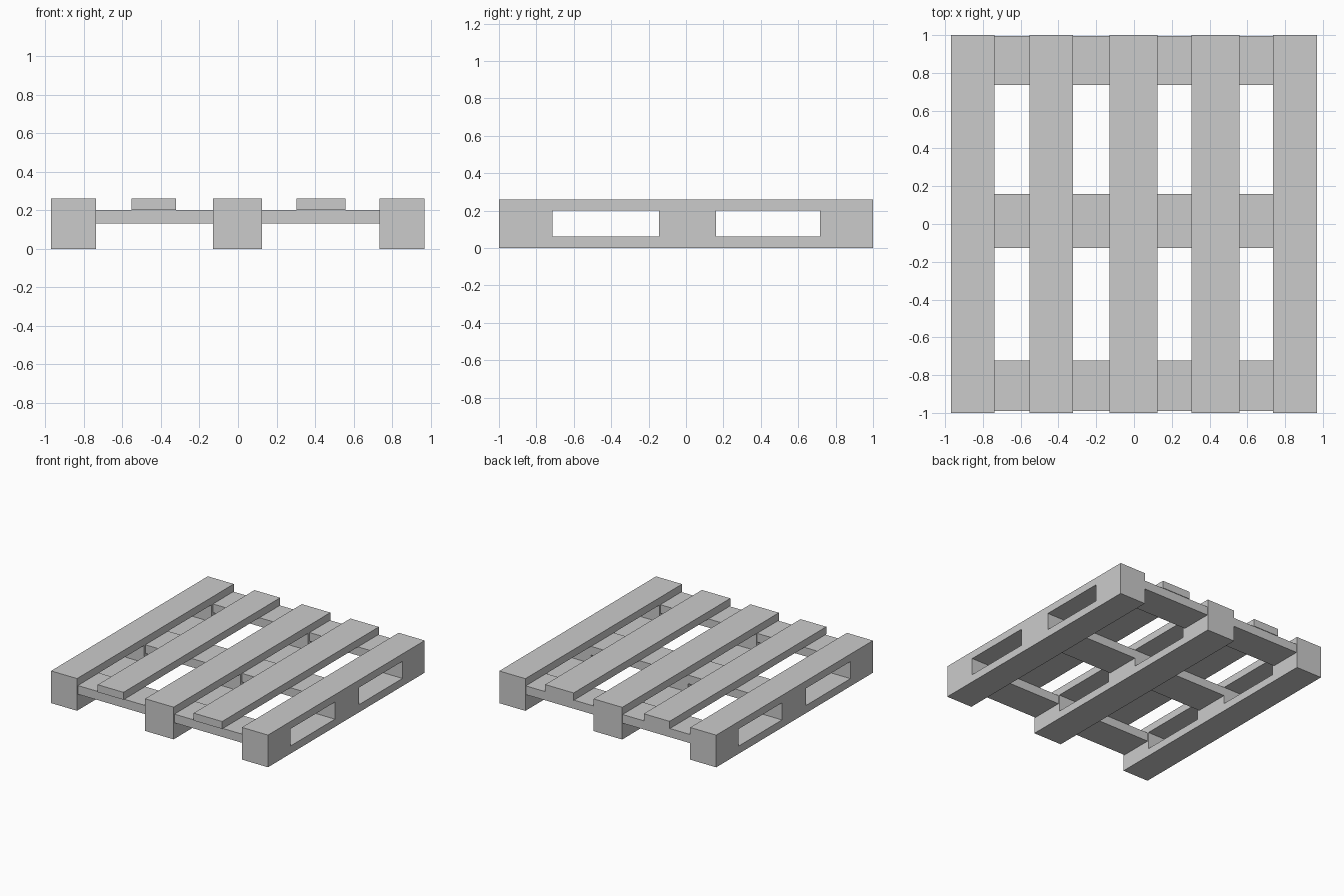
import bpy
import bmesh

if "Cube" in bpy.data.objects:
    bpy.data.objects.remove(bpy.data.objects["Cube"])


def box(name, x, y, z):
    """Axis-aligned box from (min, max) ranges."""
    bm = bmesh.new()
    bmesh.ops.create_cube(bm, size=1)
    for v in bm.verts:
        v.co = [r[0] if c < 0 else r[1] for c, r in zip(v.co, (x, y, z))]
    mesh = bpy.data.meshes.new(name)
    bm.to_mesh(mesh)
    bm.free()
    ob = bpy.data.objects.new(name, mesh)
    bpy.context.collection.objects.link(ob)
    return ob


TOP, DECK, BOARD, SKID = 0.26, 0.20, 0.13, 0.062
RUNNERS = {"left": (-0.97, -0.738), "middle": (-0.13, 0.125), "right": (0.735, 0.968)}
OPENINGS = {"front": (-0.713, -0.145), "back": (0.16, 0.716)}

# Cutters for the two fork openings through the runners
cutters = []
for side, y in OPENINGS.items():
    cutter = box(f"{side}_fork_opening_cutter", (-1.2, 1.2), y, (SKID, DECK))
    cutter.hide_render = True
    cutter.hide_set(True)
    cutter.display_type = 'WIRE'
    cutters.append(cutter)

# Full-height runners: top slat, three blocks and bottom skid in one piece
for side, x in RUNNERS.items():
    runner = box(f"{side}_runner", x, (-1, 1), (0, TOP))
    for cutter in cutters:
        mod = runner.modifiers.new(cutter.name, 'BOOLEAN')
        mod.operation = 'DIFFERENCE'
        mod.solver = 'EXACT'
        mod.object = cutter

# Thin deck slats between the runners
for side, x in {"left": (-0.553, -0.323), "right": (0.304, 0.558)}.items():
    box(f"{side}_deck_slat", x, (-1, 1), (DECK, TOP))

# Cross boards, spanning from runner to runner
BAYS = {"left": (RUNNERS["left"][1], RUNNERS["middle"][0]),
        "right": (RUNNERS["middle"][1], RUNNERS["right"][0])}
ROWS = {"front": (-0.99, -0.722), "middle": (-0.128, 0.16), "back": (0.735, 0.995)}
for bay, x in BAYS.items():
    for row, y in ROWS.items():
        box(f"{row}_{bay}_cross_board", x, y, (BOARD, DECK))
